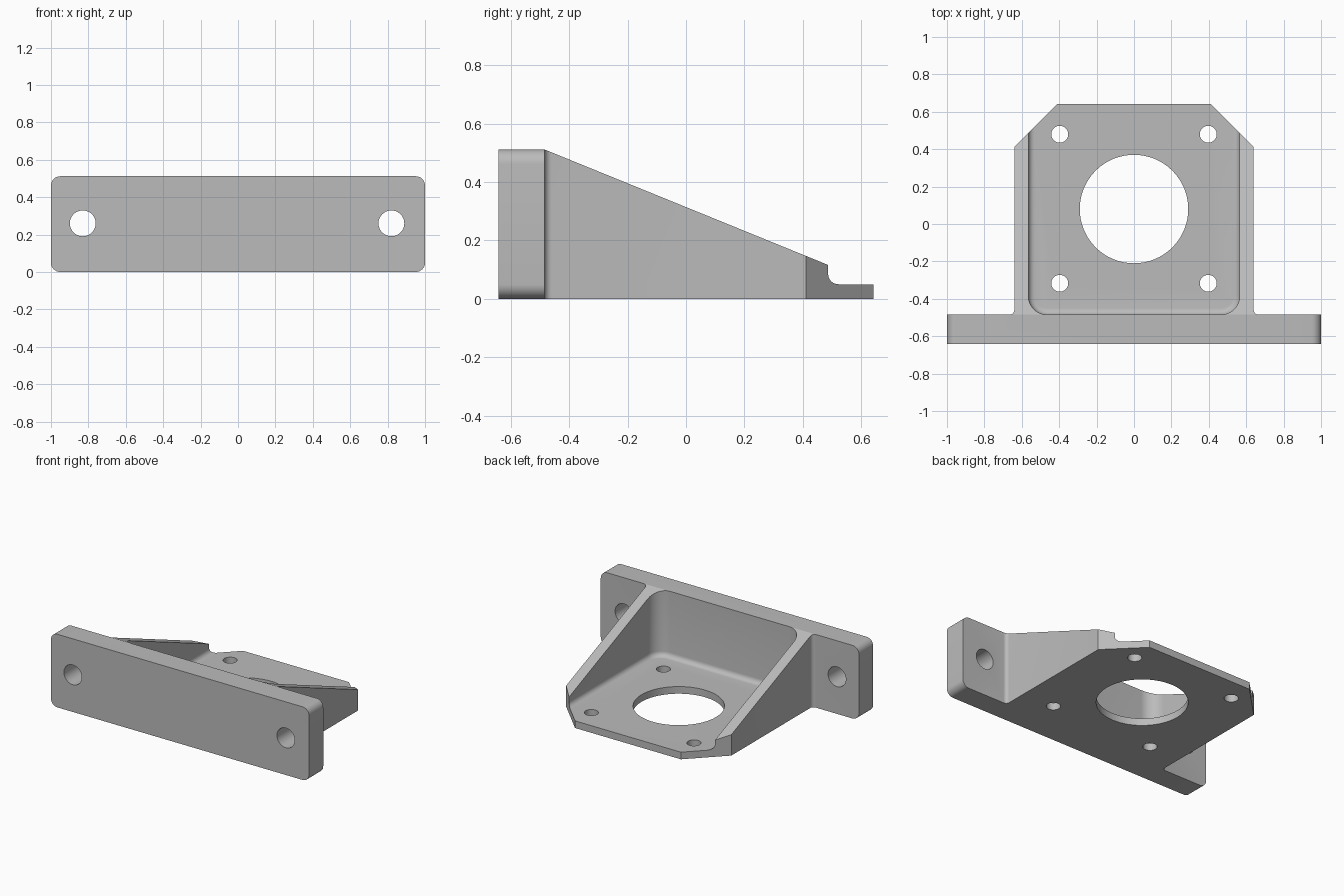
import bpy, bmesh, math
from mathutils import Matrix, Vector

cube = bpy.data.objects.get("Cube")
if cube:
    bpy.data.objects.remove(cube, do_unlink=True)

grey = bpy.data.materials.new("bracket_grey")
grey.use_nodes = True
colour = (0.5, 0.5, 0.5, 1)
grey.diffuse_color = colour
grey.node_tree.nodes["Principled BSDF"].inputs["Base Color"].default_value = colour

HALF_Y, BACK, HEIGHT, FLOOR = 0.642, -0.485, 0.512, 0.05
WALL_OUT, WALL_IN = 0.64, 0.565


def arc(cx, cy, r, start, end, steps=8):
    """Points on an arc, angles in degrees."""
    angles = [math.radians(start + (end - start) * i / steps) for i in range(steps + 1)]
    return [(cx + r * math.cos(a), cy + r * math.sin(a)) for a in angles]


def loft(name, loops, cuts=()):
    """Closed solid through stacked 3D loops, optionally trimmed by planes."""
    bm = bmesh.new()
    rings = [[bm.verts.new(p) for p in loop] for loop in loops]
    n = len(rings[0])
    for low, high in zip(rings, rings[1:]):
        for i in range(n):
            j = (i + 1) % n
            bm.faces.new((low[i], low[j], high[j], high[i]))
    bm.faces.new(rings[0][::-1])
    bm.faces.new(rings[-1])
    for point, normal in cuts:
        cut = bmesh.ops.bisect_plane(bm, geom=bm.verts[:] + bm.edges[:] + bm.faces[:],
                                     plane_co=point, plane_no=normal, clear_outer=True)
        edges = [e for e in cut["geom_cut"] if isinstance(e, bmesh.types.BMEdge)]
        bmesh.ops.contextual_create(bm, geom=edges)
    bmesh.ops.recalc_face_normals(bm, faces=bm.faces[:])
    mesh = bpy.data.meshes.new(name)
    bm.to_mesh(mesh)
    bm.free()
    mesh.materials.append(grey)
    obj = bpy.data.objects.new(name, mesh)
    bpy.context.collection.objects.link(obj)
    return obj


def combine(target, tool, operation):
    """Apply a boolean and discard the tool object."""
    tool.hide_render = True
    mod = target.modifiers.new(operation.lower(), "BOOLEAN")
    mod.operation, mod.object, mod.solver = operation, tool, "EXACT"
    bpy.context.view_layer.objects.active = target
    bpy.ops.object.modifier_apply(modifier=mod.name)
    bpy.data.objects.remove(tool, do_unlink=True)


def drill(target, x, y, z, radius, axis="Z"):
    ring = arc(0, 0, radius, 0, 360, 64)[:-1]
    turn = Matrix.Rotation(math.pi / 2, 3, "X") if axis == "Y" else Matrix.Identity(3)
    loops = [[turn @ Vector((px, py, h)) + Vector((x, y, z)) for px, py in ring]
             for h in (-0.2, 0.2)]
    combine(target, loft("hole_cutter", loops), "DIFFERENCE")


# Mounting plate with rounded ends
r = 0.05
plate = []
for cx, cz, a in ((1 - r, HEIGHT - r, 0), (r - 1, HEIGHT - r, 90),
                  (r - 1, r, 180), (1 - r, r, 270)):
    plate += arc(cx, cz, r, a, a + 90)
bracket = loft("motor_bracket", [[(x, y, z) for x, z in plate] for y in (-HALF_Y, BACK)])

# Body outline: fillet to the plate, side wall, chamfered rear corner
f = 0.025
side = [(WALL_OUT + f, -0.56)]
side += arc(WALL_OUT + f, BACK + f, f, 270, 180, 6)
side += [(WALL_OUT, 0.412), (0.41, HALF_Y)]
outline = side + [(-x, y) for x, y in reversed(side)]
slope = Vector((0, 0.395, 0.97))
body = loft("sloped_body", [[(x, y, z) for x, y in outline] for z in (0, 0.7)],
            [((0, BACK, HEIGHT), slope), ((0, 0, HEIGHT), (0, 0, 1))])
combine(bracket, body, "UNION")

# Open pocket with rounded front corners and a floor fillet
fillet, corner = 0.035, 0.1
levels = [(fillet * (1 - math.sin(a)), FLOOR + fillet * (1 - math.cos(a)))
          for a in (math.pi / 2 * i / 6 for i in range(7))] + [(0, 0.8)]
loops = []
for inset, z in levels:
    cx, cy, rad = WALL_IN - corner, BACK + corner, corner - inset
    ring = [(-cx - rad, 0.9)] + arc(-cx, cy, rad, 180, 270)
    ring += arc(cx, cy, rad, 270, 360) + [(cx + rad, 0.9)]
    loops.append([(x, y, z) for x, y in ring])
combine(bracket, loft("pocket_cutter", loops), "DIFFERENCE")

# Shaft opening, screw holes in the floor, bolt holes in the plate
drill(bracket, 0, 0.08, 0, 0.29)
for x in (-0.397, 0.397):
    for y in (-0.317, 0.48):
        drill(bracket, x, y, 0, 0.045)
for x in (-0.83, 0.82):
    drill(bracket, x, -0.56, 0.26, 0.069, "Y")

bpy.ops.object.select_all(action="DESELECT")
bracket.select_set(True)
bpy.context.view_layer.objects.active = bracket
bpy.ops.object.shade_smooth_by_angle(angle=math.radians(30))
